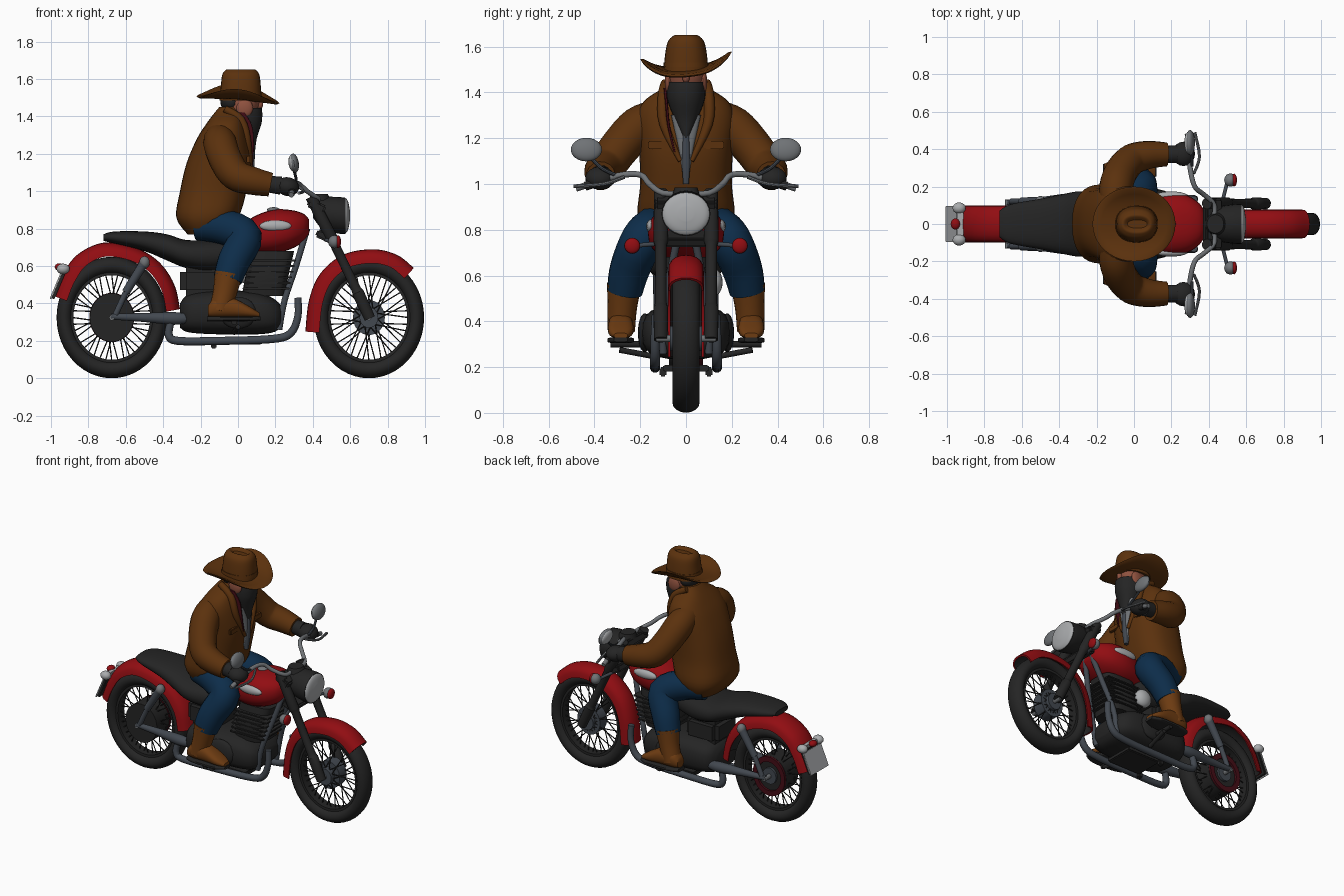
import bpy, bmesh, math
from mathutils import Vector, Matrix

if "Cube" in bpy.data.objects:
    bpy.data.objects.remove(bpy.data.objects["Cube"])

COLS = dict(brown=(.105, .031, .004), tan=(.155, .045, .006), red=(.285, .004, .006),
            black=(.018, .018, .018), denim=(.004, .026, .068), steel=(.055, .065, .08),
            silver=(.4, .41, .42), skin=(.28, .085, .05), maroon=(.06, .004, .008), grey=(.16, .17, .18))
MATS = {}
for k, c in COLS.items():
    MATS[k] = bpy.data.materials.new(k)
    MATS[k].diffuse_color = (*c, 1)


def finish(name, bm, mat, mirror=False, angle=40):
    bmesh.ops.recalc_face_normals(bm, faces=bm.faces)
    me = bpy.data.meshes.new(name)
    bm.to_mesh(me)
    bm.free()
    for p in me.polygons:
        p.use_smooth = True
    me.set_sharp_from_angle(angle=math.radians(angle))
    me.materials.append(MATS[mat])
    ob = bpy.data.objects.new(name, me)
    bpy.context.collection.objects.link(ob)
    if mirror:
        ob.modifiers.new("Mirror", 'MIRROR').use_axis = (False, True, False)
    return ob


def curve(rows, k=4):
    """Smooth interpolation through rows of numbers."""
    out = []
    for i in range(len(rows) - 1):
        a, b, c, d = (rows[max(i - 1, 0)], rows[i], rows[i + 1], rows[min(i + 2, len(rows) - 1)])
        for s in range(k):
            t = s / k
            out.append([q + .5 * t * (r - p + t * (2*p - 5*q + 4*r - u + t * (3*(q - r) + u - p)))
                        for p, q, r, u in zip(a, b, c, d)])
    return out + [list(rows[-1])]


def bridge(bm, rings, closed=False, inner=()):
    vs = [[bm.verts.new(p) for p in r] for r in rings]
    n = len(vs[0])
    for i in range(len(vs) if closed else len(vs) - 1):
        a, b = vs[i], vs[(i + 1) % len(vs)]
        for j in range(n):
            f = bm.faces.new((a[j], a[(j + 1) % n], b[(j + 1) % n], b[j]))
            f.material_index = int(j in inner)
    if not closed:
        bm.faces.new(vs[0])
        bm.faces.new(vs[-1])


def loft(name, axis, rows, mat, p=2.4, n=24, mirror=False, k=4):
    """Rounded sections along x or z; rows are (place, low, high, half width, centre y)."""
    rings = []
    for r in curve(rows, k):
        t, a0, a1, h = r[:4]
        yc = r[4] if len(r) > 4 else 0
        ring = []
        for j in range(n):
            w = 2 * math.pi * j / n
            c, s = [math.copysign(abs(f) ** (2 / p), f) for f in (math.cos(w), math.sin(w))]
            a, y = (a0 + a1) / 2 + (a1 - a0) / 2 * c, yc + h * s
            ring.append((a, y, t) if axis == 'z' else (t, y, a))
        rings.append(ring)
    bm = bmesh.new()
    bridge(bm, rings)
    return finish(name, bm, mat, mirror)


def add_tube(bm, pts, n=12, k=4):
    pts = curve(pts, k)
    P = [Vector(p[:3]) for p in pts]
    rings = []
    for i, p in enumerate(P):
        d = (P[min(i + 1, len(P) - 1)] - P[max(i - 1, 0)]).normalized()
        if i == 0:
            u = d.orthogonal().normalized()
        u = (u - d * u.dot(d)).normalized()
        v = d.cross(u)
        rings.append([p + pts[i][3] * (u * math.cos(2*math.pi*j/n) + v * math.sin(2*math.pi*j/n))
                      for j in range(n)])
    bridge(bm, rings)


def tube(name, pts, mat, mirror=True, n=12, k=4):
    bm = bmesh.new()
    add_tube(bm, pts, n, k)
    return finish(name, bm, mat, mirror)


def ball(name, c, s, mat, mirror=False, ry=0):
    bm = bmesh.new()
    bmesh.ops.create_uvsphere(bm, u_segments=20, v_segments=12, radius=1,
                              matrix=Matrix.Translation(c) @ Matrix.Rotation(ry, 4, 'Y') @ Matrix.Diagonal((*s, 1)))
    return finish(name, bm, mat, mirror)


def box(name, c, s, mat, mirror=False, ry=0):
    bm = bmesh.new()
    bmesh.ops.create_cube(bm, size=1, matrix=Matrix.Translation(c) @ Matrix.Rotation(ry, 4, 'Y') @ Matrix.Diagonal((*s, 1)))
    bmesh.ops.bevel(bm, geom=bm.edges[:], offset=min(s) * .2, segments=2, affect='EDGES')
    return finish(name, bm, mat, mirror)


ZS = 1.1  # wheels are a little taller than long


def spin(name, x, prof, mat, n=48):
    """Closed (radius, y) profile turned about an axle."""
    bm = bmesh.new()
    bridge(bm, [[(x + r * math.cos(a), y, .325 + ZS * r * math.sin(a)) for r, y in prof]
                for a in [2 * math.pi * i / n for i in range(n)]], closed=True)
    return finish(name, bm, mat)


def disc(r, y0, y1, r0=.005):
    return [(r0, y0), (r, y0), (r, y1), (r0, y1)]


# Wheels
for tag, x in (("front", .70), ("rear", -.675)):
    spin(tag + "_tyre", x, [(.253 + .042 * math.cos(a), .06 * math.sin(a))
                            for a in [math.pi * i / 8 for i in range(16)]], "black")
    spin(tag + "_rim", x, disc(.222, -.035, .035, .205), "black")
    spin(tag + "_hub", x, disc(.05, -.07, .07), "steel", 24)
    bm = bmesh.new()
    for i in range(40):
        a = 2 * math.pi * i / 40
        b = a + (.5 if i % 4 < 2 else -.5)
        y = .05 if i % 2 else -.05
        add_tube(bm, [(x + .045*math.cos(b), y, .325 + .05*math.sin(b), .0035),
                      (x + .21*math.cos(a), 0, .325 + .231*math.sin(a), .0035)], 5, 1)
    finish(tag + "_spokes", bm, "black")
    spin(tag + "_axle", x, disc(.014, -.13, .13), "grey", 12)
spin("front_brake_drum", .70, disc(.085, -.03, .045), "steel", 32)
spin("rear_brake_drum", -.675, disc(.118, -.075, .055), "black", 32)
spin("rear_sprocket", -.675, disc(.12, .06, .075, .088), "maroon", 32)


# Fenders: arched section swept along the outer path, dark inside
def fender(name, path, w, h):
    path = curve(path, 5)
    rings = []
    arc = [math.pi * i / 10 for i in range(11)]
    sec = [(w * math.cos(a), h * abs(math.sin(a)) ** .7 - h) for a in arc]
    sec += [((w - .01) * math.cos(a), (h - .012) * abs(math.sin(a)) ** .7 - h) for a in arc[::-1]]
    for i, (x, z) in enumerate(path):
        q, p = path[min(i + 1, len(path) - 1)], path[max(i - 1, 0)]
        d = Vector((q[0] - p[0], q[1] - p[1])).normalized()
        rings.append([(x - d.y * o, y, z + d.x * o) for y, o in sec])
    bm = bmesh.new()
    bridge(bm, rings, inner=range(11, 21))
    finish(name, bm, "red").data.materials.append(MATS["black"])


fender("front_fender", [(.36, .25), (.38, .42), (.44, .56), (.56, .66), (.72, .69), (.85, .66), (.94, .59)], .078, .075)
fender("rear_fender", [(-.985, .44), (-.94, .55), (-.86, .66), (-.72, .725), (-.55, .7), (-.42, .62), (-.34, .5), (-.31, .37)], .1, .075)

# Seat, tank and engine
loft("seat", 'x', [(-.72, .735, .77, .07), (-.66, .72, .785, .105), (-.5, .68, .785, .135), (-.38, .63, .77, .16),
                   (-.28, .59, .74, .175), (-.15, .57, .74, .16), (0, .6, .74, .12), (.06, .64, .72, .08)], "black")
loft("tank", 'x', [(-.02, .68, .76, .07), (.06, .67, .85, .13), (.18, .665, .9, .165), (.28, .69, .9, .155),
                   (.35, .73, .88, .11), (.38, .77, .85, .06)], "red")
ball("tank_badge", (.2, .152, .815), (.085, .022, .03), "silver", True)
ball("filler_cap", (.19, 0, .9), (.035, .035, .015), "grey")
loft("crankcase", 'x', [(-.31, .27, .4, .1), (-.26, .245, .45, .17), (-.1, .235, .47, .19), (.1, .235, .46, .19),
                        (.2, .25, .42, .16), (.24, .29, .37, .1)], "black", 3)
loft("engine_block", 'z', [(.44, .02, .25, .11), (.55, .04, .27, .12), (.68, .06, .3, .1)], "black", 4)
for i in range(6):
    box("cooling_fin", (.15 + .007 * i, 0, .48 + .03 * i), (.25, .25, .01), "black")
box("side_cover", (-.19, 0, .52), (.24, .24, .16), "black")
ball("carburettor", (.03, .12, .57), (.06, .04, .06), "silver")
ball("timing_cover", (.0, .18, .35), (.1, .03, .085), "black", True)

# Frame, pipes and rear suspension
tube("down_tube", [(.37, .03, .8, .017), (.31, .07, .6, .017), (.25, .1, .42, .017), (.22, .1, .26, .017)], "steel")
tube("lower_pipe", [(.32, .13, .43, .02), (.32, .135, .33, .02), (.28, .135, .24, .022), (.18, .135, .21, .022),
                    (-.1, .135, .2, .022), (-.32, .135, .2, .022), (-.37, .135, .23, .022), (-.36, .13, .3, .02)], "steel")
tube("swing_arm", [(-.68, .115, .33, .016), (-.5, .12, .325, .025), (-.34, .13, .32, .035), (-.25, .13, .32, .02)], "steel")
tube("rear_shock", [(-.655, .12, .34, .016), (-.6, .12, .46, .016)], "steel", k=1)
tube("shock_cover", [(-.6, .12, .46, .022), (-.5, .12, .62, .026)], "steel", k=1)
ball("shock_mount", (-.5, .12, .62), (.028, .03, .033), "grey", True)
tube("foot_peg", [(-.02, .13, .245, .013), (0, .29, .275, .013)], "black", k=1)
tube("foot_board", [(-.02, .16, .3, .015), (-.02, .33, .3, .015)], "black", k=1)
box("stand", (0, 0, .195), (.25, .2, .03), "black")
box("stand_foot", (-.13, .1, .18), (.03, .03, .04), "black", True)

# Fork, lamp and handlebars
tube("fork_leg", [(.39, .11, .97, .03), (.50, .11, .75, .033), (.51, .11, .73, .026), (.63, .11, .48, .026),
                  (.64, .11, .46, .033), (.705, .11, .32, .03)], "black", k=2)
box("fork_crown", (.42, 0, .92), (.1, .27, .05), "black", ry=.45)
box("lower_crown", (.46, 0, .76), (.09, .25, .045), "black", ry=.45)
loft("lamp_housing", 'x', [(.4, .86, .96, .05), (.45, .8, .97, .09), (.53, .775, .97, .105), (.575, .772, .965, .107)], "black", 2)
loft("lamp_lens", 'x', [(.57, .775, .963, .105), (.58, .78, .96, .1), (.59, .8, .94, .08), (.598, .84, .9, .03)], "silver", 2)
loft("instrument", 'z', [(.95, .38, .5, .06), (.985, .39, .48, .05)], "black", 2)
tube("handlebar", [(.42, 0, .96, .013), (.43, .1, .96, .013), (.37, .16, 1.0, .013), (.325, .2, 1.04, .013),
                   (.30, .3, 1.035, .014), (.285, .48, .98, .014)], "grey")
tube("grip", [(.295, .35, 1.02, .02), (.285, .44, .99, .02)], "black", k=1)
tube("lever", [(.32, .27, 1.03, .008), (.35, .36, 1.0, .008), (.325, .49, .99, .008)], "grey", n=8)
tube("mirror_stem", [(.31, .31, 1.04, .008), (.31, .37, 1.07, .008), (.295, .43, 1.13, .008)], "steel", n=8)
ball("mirror", (.3, .435, 1.15), (.025, .068, .052), "grey", True, -.15)
ball("mirror_glass", (.292, .435, 1.15), (.022, .06, .045), "silver", True, -.15)
tube("signal_stalk", [(.47, .11, .74, .01), (.5, .23, .73, .01)], "steel", k=1)
ball("signal_housing", (.515, .235, .73), (.033, .035, .035), "grey", True)
ball("signal_lens", (.535, .235, .73), (.016, .034, .034), "red", True)

# Tail
box("plate_mount", (-.962, 0, .495), (.02, .18, .15), "black", ry=.4)
box("number_plate", (-.975, 0, .492), (.008, .19, .15), "silver", ry=.4)
box("tail_bar", (-.93, 0, .585), (.035, .21, .025), "silver")
ball("tail_lamp", (-.955, 0, .595), (.025, .03, .02), "red")
ball("rear_signal", (-.935, .085, .585), (.035, .03, .028), "silver", True)

# Rider: jacket, arms and gloves
loft("jacket", 'z', [(.77, -.27, -.1, .17), (.86, -.33, .0, .212), (1.0, -.31, .045, .2), (1.15, -.275, .07, .205),
                     (1.28, -.22, .055, .215), (1.36, -.17, .035, .185), (1.42, -.125, .02, .1), (1.45, -.1, .01, .075)], "brown", 2.5, 32)
tube("sleeve", [(-.1, .12, 1.29, .08), (-.095, .205, 1.25, .09), (-.065, .285, 1.165, .088), (-.01, .345, 1.085, .084),
                (.08, .37, 1.055, .075), (.175, .372, 1.035, .064)], "brown", n=16)
tube("glove_cuff", [(.15, .372, 1.04, .045), (.23, .373, 1.03, .05)], "black", k=1)
ball("glove", (.265, .375, 1.025), (.062, .065, .05), "black", True, .2)
box("pocket_flap", (.055, .12, 1.17), (.02, .09, .035), "brown", True)
tube("lapel", [(-.07, .09, 1.44, .02), (.015, .1, 1.38, .024), (.05, .095, 1.26, .022), (.07, .025, 1.1, .01)], "brown")
loft("jacket_lining", 'z', [(1.14, .06, .08, .004, -.05), (1.25, .03, .085, .006, -.075), (1.35, .01, .075, .006, -.085),
                            (1.42, -.03, .035, .006, -.092)], "maroon", 4)
loft("shirt", 'z', [(1.02, .04, .066, .012), (1.14, .04, .082, .03), (1.3, .03, .08, .065)], "grey", 3)
loft("tie", 'z', [(1.0, .05, .076, .012), (1.1, .05, .088, .018), (1.27, .05, .09, .012)], "steel", 3)

# Legs and boots
tube("jeans", [(-.22, .1, .82, .082), (-.08, .135, .81, .094), (.035, .19, .755, .094), (-.02, .245, .63, .088),
               (-.055, .268, .53, .078)], "denim", n=16)
tube("boot_shaft", [(-.05, .27, .56, .076), (-.07, .278, .46, .064), (-.095, .283, .36, .06)], "tan", n=16)
loft("boot_foot", 'x', [(-.16, .33, .39, .035, .285), (-.12, .325, .43, .052, .285), (-.03, .325, .43, .055, .285),
                        (.06, .325, .385, .054, .285), (.115, .325, .35, .03, .285)], "tan", mirror=True)
loft("boot_sole", 'x', [(-.165, .305, .33, .035, .285), (-.1, .305, .33, .055, .285), (.05, .305, .33, .057, .285),
                        (.12, .31, .33, .03, .285)], "black", 4, mirror=True)

# Head, bandana and hat
loft("head", 'z', [(1.36, -.06, .06, .06), (1.44, -.07, .105, .08), (1.5, -.075, .115, .085), (1.57, -.06, .09, .07)], "skin", 2.2)
ball("cheek", (.035, .075, 1.445), (.045, .018, .05), "skin", True)
ball("nose", (.115, 0, 1.465), (.02, .016, .025), "skin")
ball("hair", (-.035, 0, 1.48), (.06, .086, .06), "black")
loft("bandana", 'z', [(1.2, .06, .09, .01), (1.28, .01, .1, .048), (1.36, -.07, .125, .08),
                      (1.41, -.082, .13, .086), (1.445, -.06, .127, .082)], "black", 2.2)
bm = bmesh.new()
rings = []
for r, o in ((.3, 0), (.6, 0), (.8, 0), (.95, 0), (1, .007), (.95, .015), (.8, .015), (.6, .015), (.3, .015)):
    rings.append([(.222 * r * math.cos(a), .2 * r * math.sin(a),
                   1.49 + o + .065 * abs(r * math.sin(a)) ** 3 + .016 * r * math.sin(a)
                   - .018 * r * math.cos(a) - .008 * (r * math.cos(a)) ** 2)
                  for a in [2 * math.pi * i / 40 for i in range(40)]])
bridge(bm, rings)
finish("hat_brim", bm, "brown")
loft("hat_crown", 'z', [(1.485, -.1, .125, .098), (1.56, -.092, .122, .092), (1.62, -.085, .115, .08), (1.645, -.07, .1, .058),
                        (1.65, -.055, .085, .042), (1.635, -.035, .07, .022)], "brown", 2.3, 28)
loft("hat_band", 'z', [(1.51, -.1, .127, .099), (1.53, -.097, .125, .098)], "brown", 2.3, 28)

for m in bpy.data.materials:
    if m.users and not m.is_grease_pencil:
        m.use_nodes = True
        m.node_tree.nodes["Principled BSDF"].inputs["Base Color"].default_value = m.diffuse_color
